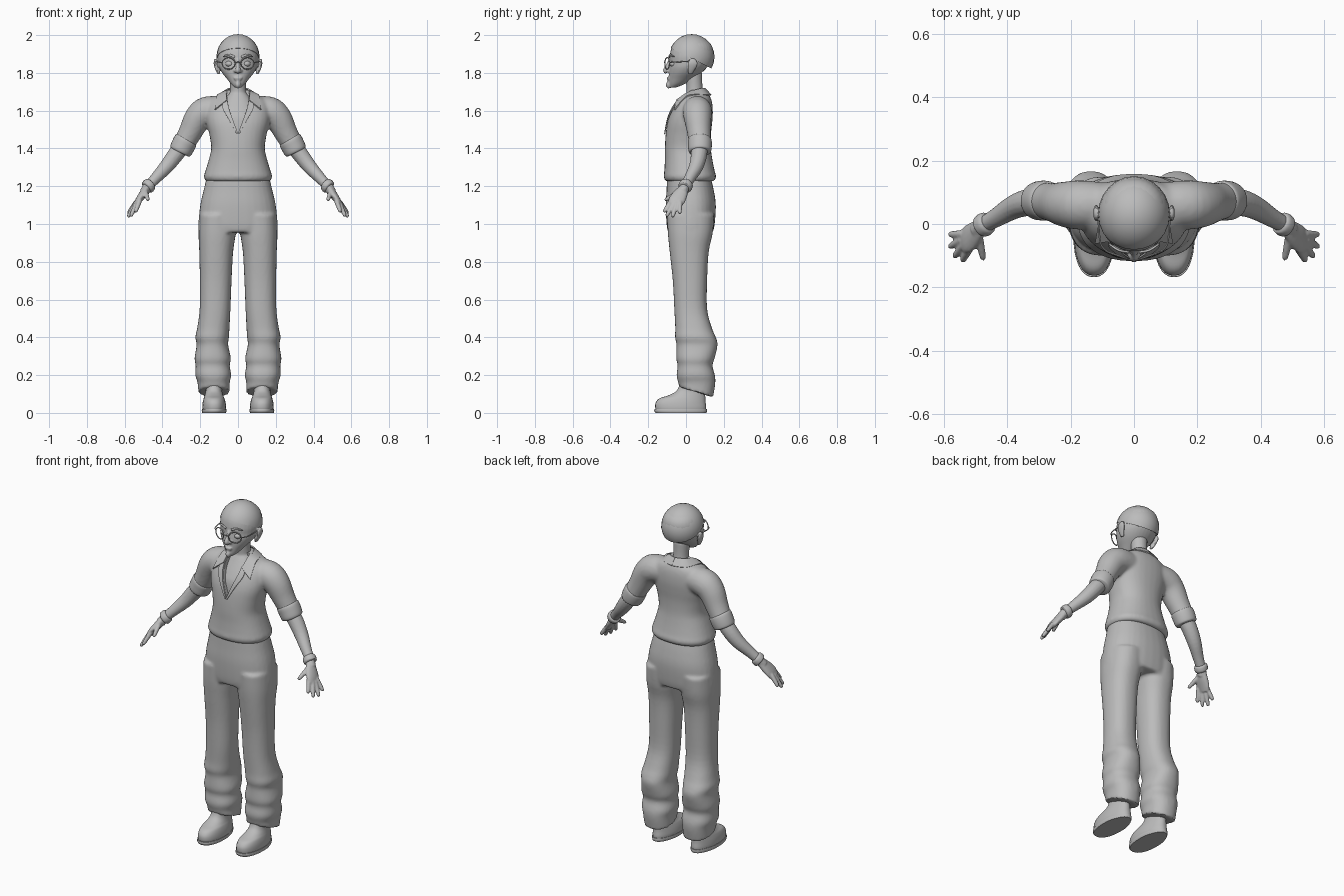
import bpy, bmesh, math
from mathutils import Vector
from mathutils.bvhtree import BVHTree

cube = bpy.data.objects.get("Cube")
if cube:
    bpy.data.objects.remove(cube)

GREY = (0.5, 0.5, 0.5, 1)
mat = bpy.data.materials.new("plain_grey")
mat.use_nodes = True
mat.diffuse_color = GREY
mat.node_tree.nodes["Principled BSDF"].inputs["Base Color"].default_value = GREY


def smooth_path(pts, n=4):
    """Catmull-Rom resampling of number tuples."""
    out = []
    for i in range(len(pts) - 1):
        a, b, c, d = pts[max(i - 1, 0)], pts[i], pts[i + 1], pts[min(i + 2, len(pts) - 1)]
        for k in range(n):
            t = k / n
            out.append([q + t * (r - p) / 2 + t * t * (p - 2.5 * q + 2 * r - s / 2)
                        + t ** 3 * (1.5 * (q - r) + (s - p) / 2) for p, q, r, s in zip(a, b, c, d)])
    return out + [list(pts[-1])]


def skin(bm, rings):
    vs = [[bm.verts.new(p) for p in ring] for ring in rings]
    n = len(vs[0])
    for a, b in zip(vs, vs[1:]):
        for i in range(n):
            bm.faces.new((a[i], a[(i + 1) % n], b[(i + 1) % n], b[i]))
    bm.faces.new(vs[0])
    bm.faces.new(vs[-1])


def body(bm, rows, power=2.3, slant=0.0, n=32):
    """Stacked rounded rings: z, x0, x1, y0, y1. Slant tilts the last row."""
    rings = []
    for z, x0, x1, y0, y1 in smooth_path(rows):
        ring = []
        tilt = slant * max(0, 1 - abs(z - rows[-1][0]) / 0.06)
        for i in range(n):
            c, s = math.cos(math.tau * i / n), math.sin(math.tau * i / n)
            x = (x0 + x1) / 2 + (x1 - x0) / 2 * math.copysign(abs(c) ** (2 / power), c)
            y = (y0 + y1) / 2 + (y1 - y0) / 2 * math.copysign(abs(s) ** (2 / power), s)
            ring.append((x, y, z - tilt * s))
        rings.append(ring)
    skin(bm, rings)


def sym(rows):
    return [(z, -h, h, a, b) for z, h, a, b in rows]


def tube(bm, pts, ref=(0, 1, 0), n=16, steps=4):
    """Round or oval tube: x, y, z, radius along ref, radius across."""
    pts = smooth_path([p if len(p) == 5 else (*p, p[3]) for p in pts], steps)
    rings = []
    for i, p in enumerate(pts):
        t = (Vector(pts[min(i + 1, len(pts) - 1)][:3]) - Vector(pts[max(i - 1, 0)][:3])).normalized()
        v = (Vector(ref) - t * t.dot(Vector(ref))).normalized()
        w = t.cross(v)
        rings.append([Vector(p[:3]) + v * p[3] * math.cos(math.tau * k / n)
                      + w * p[4] * math.sin(math.tau * k / n) for k in range(n)])
    skin(bm, rings)


def ball(bm, at, size):
    vs = bmesh.ops.create_uvsphere(bm, u_segments=24, v_segments=14, radius=1)["verts"]
    for v in vs:
        v.co = Vector(at) + v.co * Vector(size)


def finish(name, bm, mirror=True, voxel=0, relax=3, thick=0, cutter=None):
    """Make the object, apply its modifiers and shade it."""
    bmesh.ops.recalc_face_normals(bm, faces=bm.faces[:])
    me = bpy.data.meshes.new(name)
    bm.to_mesh(me)
    bm.free()
    ob = bpy.data.objects.new(name, me)
    bpy.context.collection.objects.link(ob)
    if mirror:
        m = ob.modifiers.new("mirror", "MIRROR")
        m.use_mirror_merge = False
    if voxel:
        m = ob.modifiers.new("blend", "REMESH")
        m.mode, m.voxel_size = "VOXEL", voxel
        m = ob.modifiers.new("relax", "SMOOTH")
        m.iterations = relax
    if thick:
        m = ob.modifiers.new("thick", "SOLIDIFY")
        m.thickness, m.offset = thick, 0
    bake(ob)
    return ob


def bake(ob):
    dg = bpy.context.evaluated_depsgraph_get()
    me = bpy.data.meshes.new_from_object(ob.evaluated_get(dg))
    ob.modifiers.clear()
    ob.data = me
    me.materials.clear()
    me.materials.append(mat)
    bpy.ops.object.select_all(action="DESELECT")
    ob.select_set(True)
    bpy.context.view_layer.objects.active = ob
    bpy.ops.object.shade_smooth_by_angle(angle=math.radians(40))


# Trousers: hips and baggy legs
bm = bmesh.new()
body(bm, sym([(1.25, .165, -.1, .13), (1.18, .182, -.103, .147), (1.1, .2, -.107, .158),
              (1.0, .21, -.103, .152), (.955, .208, -.095, .142)]))
body(bm, [(1.05, .005, .205, -.1, .15), (.95, .012, .209, -.096, .141), (.85, .026, .205, -.086, .12),
          (.7, .034, .202, -.07, .112), (.55, .04, .203, -.062, .112), (.45, .045, .216, -.057, .137),
          (.4, .048, .226, -.058, .158), (.36, .052, .219, -.05, .167), (.29, .038, .23, -.052, .152),
          (.25, .044, .224, -.044, .14), (.2, .036, .226, -.05, .153), (.16, .044, .214, -.042, .155),
          (.11, .044, .21, -.036, .143)], slant=.028)
finish("trousers", bm, voxel=.009, relax=3)

# Shoes and soles
bm = bmesh.new()
body(bm, [(.012, .066, .187, -.158, .105), (.03, .063, .189, -.163, .107), (.055, .066, .187, -.16, .104),
          (.077, .072, .182, -.14, .103), (.092, .078, .177, -.095, .101), (.115, .083, .172, -.052, .098),
          (.15, .083, .172, -.035, .098), (.2, .085, .17, -.03, .095)])
for v in bm.verts:
    v.co.x = .127 + (v.co.x - .127) * (1 - 1.6 * max(v.co.y, 0))
finish("shoes", bm)
bm = bmesh.new()
body(bm, [(0, .064, .19, -.162, .108), (.01, .061, .192, -.168, .111), (.02, .062, .191, -.167, .11)])
for v in bm.verts:
    v.co.x = .127 + (v.co.x - .127) * (1 - 1.6 * max(v.co.y, 0))
finish("shoe_soles", bm)

# Shirt: torso blended with sleeves
bm = bmesh.new()
body(bm, sym([(1.226, .17, -.108, .148), (1.25, .181, -.118, .16), (1.28, .173, -.115, .152),
              (1.34, .155, -.112, .14), (1.4, .142, -.112, .132), (1.47, .151, -.108, .132),
              (1.53, .166, -.1, .138), (1.58, .172, -.085, .142), (1.63, .165, -.062, .14),
              (1.665, .14, -.035, .132), (1.69, .09, -.012, .118), (1.71, .062, 0, .1)]))
tube(bm, [(.08, .06, 1.605, .07), (.165, .06, 1.597, .078), (.212, .062, 1.56, .073), (.25, .068, 1.49, .063),
          (.285, .074, 1.425, .057), (.298, .074, 1.4, .055)], n=24)
shirt = finish("shirt", bm, voxel=.009, relax=4)
tree = BVHTree.FromObject(shirt, bpy.context.evaluated_depsgraph_get())


def on_front(x, z, gap=.006):
    hit = tree.ray_cast(Vector((x, -1, z)), Vector((0, 1, 0)))[0]
    return (x, (hit.y if hit else -.02) - gap, z)


# V opening cut from the shirt
bm = bmesh.new()
vee = [(0, 1.48), (.03, 1.56), (.05, 1.62), (.058, 1.68), (.06, 1.8)]
outline = vee + [(-x, z) for x, z in reversed(vee[1:])]
skin(bm, [[(x, y, z) for x, z in outline] for y in (-.3, .03)])
cutter = finish("neck_opening_cutter", bm, mirror=False)
cutter.hide_render = True
cut = shirt.modifiers.new("opening", "BOOLEAN")
cut.operation, cut.object = "DIFFERENCE", cutter
bake(shirt)
bpy.data.objects.remove(cutter)


def strip(name, inner, outer, thick):
    bm = bmesh.new()
    a, b = ([bm.verts.new(p) for p in smooth_path(line, 3)] for line in (inner, outer))
    for i in range(len(a) - 1):
        bm.faces.new((a[i], a[i + 1], b[i + 1], b[i]))
    finish(name, bm, thick=thick)


# Collar, lapels and rolled cuffs
strip("collar", [(0, .1, 1.718), (.045, .085, 1.718), (.064, .04, 1.705), (.062, 0, 1.69), on_front(.058, 1.655, .012)],
      [(0, .132, 1.682), (.075, .108, 1.682), (.104, .045, 1.684), (.112, 0, 1.672), on_front(.122, 1.605, .012)], .007)
strip("lapels", [on_front(x, z) for x, z in ((.0, 1.48), (.03, 1.56), (.05, 1.62), (.056, 1.66))],
      [on_front(x, z) for x, z in ((.006, 1.475), (.05, 1.555), (.082, 1.615), (.075, 1.655))], .006)
bm = bmesh.new()
tube(bm, [(.272, .073, 1.45, .054), (.276, .073, 1.443, .062), (.289, .074, 1.418, .063),
          (.304, .073, 1.388, .06), (.308, .073, 1.38, .052)], n=28)
finish("sleeve_cuffs", bm)

# Forearms with hands
bm = bmesh.new()
tube(bm, [(.27, .072, 1.445, .043), (.33, .069, 1.368, .043), (.38, .053, 1.303, .038),
          (.435, .02, 1.243, .03), (.475, -.003, 1.2, .026), (.495, -.02, 1.17, .026)])
tube(bm, [(.48, -.006, 1.195, .024, .02), (.502, -.028, 1.16, .038, .021), (.525, -.048, 1.127, .044, .018),
          (.54, -.057, 1.102, .036, .013)])
fingers = [((.52, -.078, 1.125), (.543, -.117, 1.062)), ((.537, -.066, 1.11), (.568, -.104, 1.04)),
           ((.543, -.05, 1.107), (.583, -.072, 1.036)), ((.54, -.032, 1.115), (.583, -.033, 1.055)),
           ((.49, -.04, 1.17), (.476, -.113, 1.125))]
for base, tip in fingers:
    a, b = Vector(base), Vector(tip)
    tube(bm, [(*a, .013), (*a.lerp(b, .5), .012), (*a.lerp(b, .9), .0095), (*b, .005)], ref=(1, 0, .3))
finish("forearms_and_hands", bm, voxel=.005, relax=2)
bm = bmesh.new()
tube(bm, [(.462, .006, 1.215, .029), (.467, .003, 1.21, .036), (.479, -.006, 1.195, .037), (.484, -.009, 1.19, .03)])
finish("wrist_bands", bm)

# Chest and neck
bm = bmesh.new()
body(bm, sym([(1.44, .11, -.085, .09), (1.55, .12, -.078, .1), (1.6, .1, -.058, .1),
              (1.66, .07, -.02, .1), (1.69, .048, 0, .092)]))
tube(bm, [(0, .05, 1.64, .05), (0, .045, 1.72, .043), (0, .04, 1.8, .047)])
finish("chest_and_neck", bm, mirror=False, voxel=.007)

# Head with nose, lips, goatee and ears
bm = bmesh.new()
body(bm, sym([(1.722, .016, -.086, -.055), (1.74, .036, -.09, -.01), (1.77, .06, -.091, .04),
              (1.8, .084, -.091, .082), (1.83, .1, -.09, .112), (1.86, .106, -.086, .132),
              (1.89, .109, -.086, .144), (1.93, .102, -.077, .142), (1.96, .086, -.056, .125),
              (1.985, .057, -.022, .09), (2.002, .018, .015, .055)]), power=2.1)
tube(bm, [(0, -.084, 1.87, .009), (0, -.096, 1.84, .01), (0, -.108, 1.815, .014), (0, -.1, 1.803, .012)], ref=(1, 0, 0))
ball(bm, (.013, -.095, 1.811), (.01, .012, .009))
ball(bm, (0, -.093, 1.773), (.024, .009, .006))
ball(bm, (0, -.091, 1.764), (.019, .009, .006))
tube(bm, [(0, -.09, 1.752, .011), (0, -.092, 1.735, .015), (0, -.091, 1.718, .007)], ref=(1, 0, 0))
tube(bm, [(.1, .022, 1.795, .012, .008), (.112, .028, 1.82, .02, .009), (.12, .035, 1.85, .027, .009),
          (.118, .035, 1.874, .014, .007)])
finish("head", bm, voxel=.005, relax=2)

# Close-cropped hair cap with an angled hairline
bm = bmesh.new()
ball(bm, (0, .03, 1.885), (.112, .119, .118))
bmesh.ops.bisect_plane(bm, geom=bm.verts[:] + bm.edges[:] + bm.faces[:], plane_co=(0, -.078, 1.93),
                       plane_no=(0, .1, .2), clear_inner=True)
finish("hair_cap", bm, mirror=False, thick=.004)

# Eyes and brows
bm = bmesh.new()
ball(bm, (.045, -.064, 1.848), (.022, .022, .017))
finish("eyes", bm)
bm = bmesh.new()
tube(bm, [(.018, -.089, 1.884, .004, .006), (.048, -.083, 1.895, .004, .006), (.078, -.064, 1.886, .003, .003)])
finish("eyebrows", bm)

# Round glasses: rims, bridge and temples
bm = bmesh.new()
rim = [(.05 + .034 * math.cos(a), -.1 + .012 * math.cos(a), 1.85 + .031 * math.sin(a), .003)
       for a in (math.tau * k / 16 for k in range(17))]
tube(bm, rim, n=8, steps=2)
tube(bm, [(0, -.115, 1.857, .0028), (.018, -.111, 1.853, .0028)], n=8)
tube(bm, [(.083, -.089, 1.856, .0028), (.106, -.06, 1.857, .0028), (.113, .02, 1.862, .0028)], ref=(0, 0, 1), n=8)
finish("glasses", bm)
